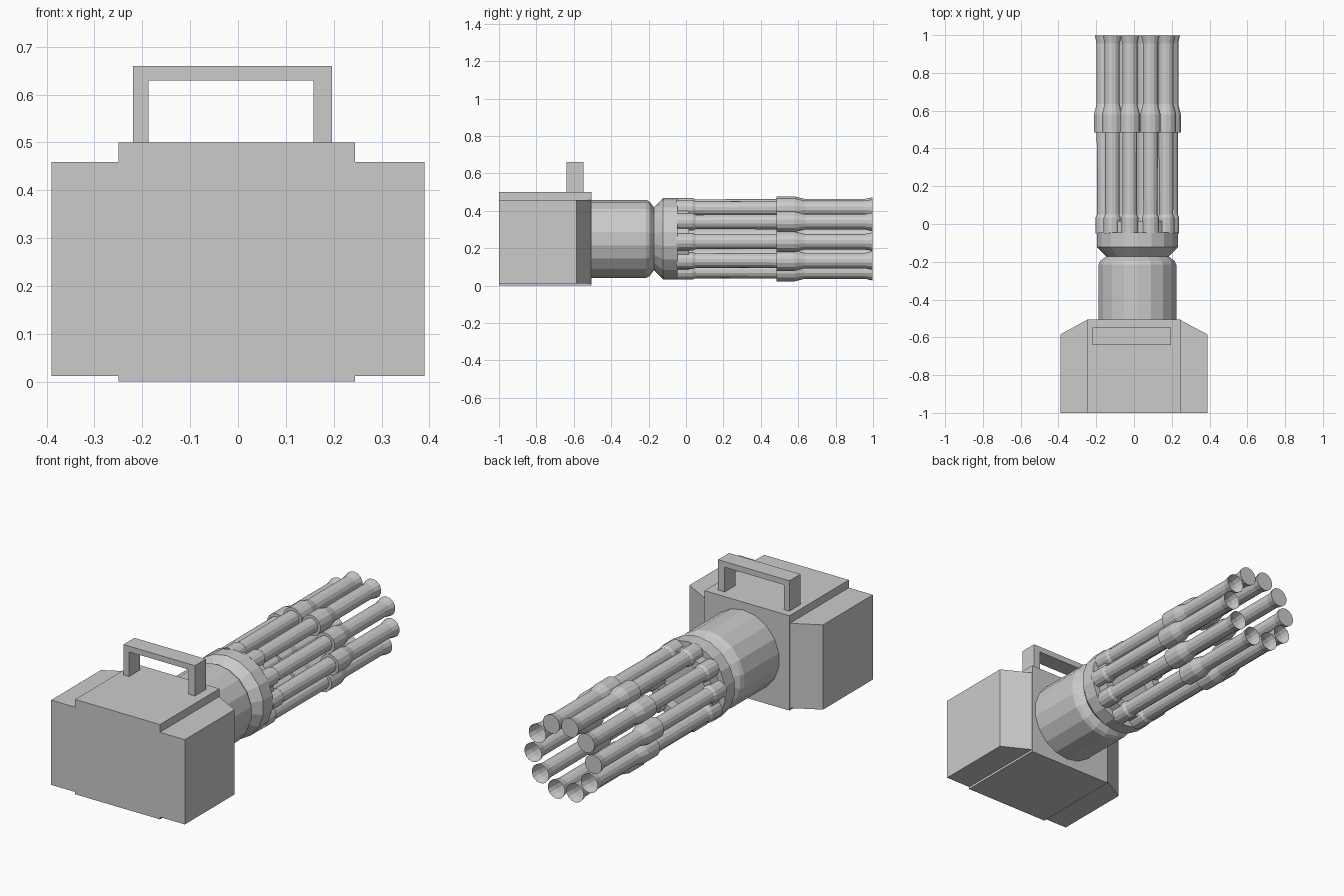
import bpy, bmesh
from math import sin, cos, pi, radians

if "Cube" in bpy.data.objects:
    bpy.data.objects.remove(bpy.data.objects["Cube"])

AXIS_X, AXIS_Z = 0.018, 0.25   # axis of the rotating barrel assembly


def finish(name, bm):
    bmesh.ops.recalc_face_normals(bm, faces=bm.faces)
    mesh = bpy.data.meshes.new(name)
    bm.to_mesh(mesh)
    bm.free()
    obj = bpy.data.objects.new(name, mesh)
    bpy.context.collection.objects.link(obj)
    return obj


def prism(name, outline, axis, lo, hi):
    """Extrude a 2D outline along y or z."""
    bm = bmesh.new()
    place = {'y': lambda p, t: (p[0], t, p[1]),
             'z': lambda p, t: (p[0], p[1], t)}[axis]
    face = bm.faces.new([bm.verts.new(place(p, lo)) for p in outline])
    ext = bmesh.ops.extrude_face_region(bm, geom=[face], use_keep_orig=True)
    for v in ext['geom']:
        if isinstance(v, bmesh.types.BMVert):
            v.co['xyz'.index(axis)] = hi
    return finish(name, bm)


def lathe(name, profile, sides, x, z, cap_back=True, cap_front=True):
    """Revolve (y, radius) pairs around a line parallel to y."""
    bm = bmesh.new()
    rings = [[bm.verts.new((x + r * cos(2 * pi * (i + .5) / sides), y,
                            z + r * sin(2 * pi * (i + .5) / sides)))
              for i in range(sides)] for y, r in profile]
    for a, b in zip(rings, rings[1:]):
        for i in range(sides):
            j = (i + 1) % sides
            bm.faces.new((a[i], a[j], b[j], b[i]))
    if cap_back:
        bm.faces.new(rings[0])
    if cap_front:
        bm.faces.new(rings[-1])
    return finish(name, bm)


# Main housing
prism("housing", [(-.25, -1), (.245, -1), (.245, -.505), (-.25, -.505)], 'z', 0, .5)

# Side boxes with a slanted front
for name, inner, s in (("left_side_box", -.25, -1), ("right_side_box", .245, 1)):
    prism(name, [(inner, -1), (s * .39, -1), (s * .39, -.585), (inner, -.508)],
          'z', .012, .459)

# Carrying handle
prism("handle", [(-.22, .5), (-.22, .66), (.197, .66), (.197, .5),
                 (.158, .5), (.158, .63), (-.187, .63), (-.187, .5)],
      'y', -.64, -.548)

# Motor drum, neck and barrel hub
lathe("drum_and_hub", [(-.52, .209), (-.215, .209), (-.195, .2), (-.172, .168),
                       (-.122, .218), (-.045, .218)], 18, AXIS_X, AXIS_Z)

# Ring of ten barrels; the four upper left ones have plugged muzzles
barrel = [(-.05, .046), (.035, .046), (.05, .039), (.485, .04), (.485, .055),
          (.58, .055), (.635, .041), (.955, .041), (.998, .05)]
for k in range(10):
    a = radians(36 * k - 5)
    lathe(f"barrel_{k + 1}", barrel, 14, AXIS_X + .177 * cos(a),
          AXIS_Z + .177 * sin(a), cap_back=False, cap_front=2 <= k <= 5)

# Small spacer lugs between the barrel roots
for k in range(10):
    a = radians(36 * k + 13)
    u, t = (cos(a), sin(a)), (-sin(a), cos(a))
    corners = [(AXIS_X + r * u[0] + w * t[0], AXIS_Z + r * u[1] + w * t[1])
               for r, w in ((.14, -.02), (.185, -.02), (.185, .02), (.14, .02))]
    prism(f"spacer_lug_{k + 1}", corners, 'y', -.05, .015)
